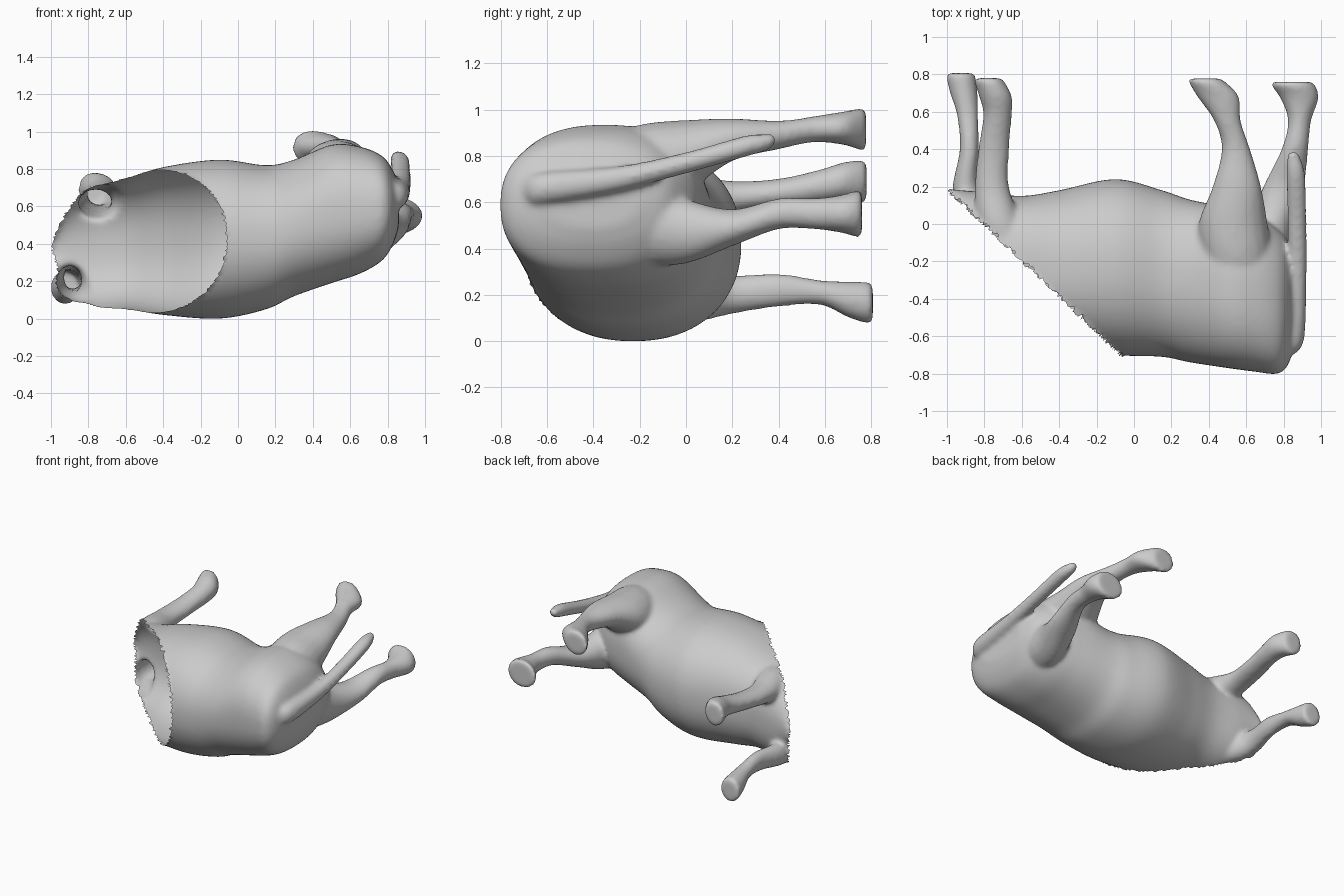
import bpy, bmesh, math, random
from mathutils import Vector

random.seed(4)
grey = bpy.data.materials.new("plain grey")
grey.diffuse_color = (0.6, 0.6, 0.6, 1)
parts = bmesh.new()


def smooth_rows(rows, steps):
    """Catmull-Rom interpolation through rows of numbers."""
    pts = [rows[0]] + rows + [rows[-1]]
    out = []
    for i in range(1, len(pts) - 2):
        for s in range(steps):
            t = s / steps
            out.append([0.5 * (2 * b + (c - a) * t + (2 * a - 5 * b + 4 * c - d) * t * t
                               + (3 * b - a - 3 * c + d) * t ** 3)
                        for a, b, c, d in zip(*pts[i - 1:i + 3])])
    return out + [rows[-1]]


def loft(rings):
    """Add a closed tube through the rings to the shared mesh."""
    vr = [[parts.verts.new(p) for p in ring] for ring in rings]
    n = len(vr[0])
    faces = [parts.faces.new(vr[0]), parts.faces.new(vr[-1])]
    for a, b in zip(vr, vr[1:]):
        for i in range(n):
            j = (i + 1) % n
            faces.append(parts.faces.new((a[i], a[j], b[j], b[i])))
    bmesh.ops.recalc_face_normals(parts, faces=faces)


def limb(rows, n=20):
    """Tube running along y; each row is x, y, z, x radius, z radius."""
    loft([[(x + rx * math.cos(2 * math.pi * i / n), y,
            z + rz * math.sin(2 * math.pi * i / n)) for i in range(n)]
          for x, y, z, rx, rz in smooth_rows(rows, 6)])


def spow(v, e):
    return math.copysign(abs(v) ** e, v)


# Torso: x, y min, y max, z min, z max, squareness
torso_rows = [
    [-1.01, -0.30, 0.19, 0.24, 0.50, 2.0],
    [-0.92, -0.45, 0.18, 0.10, 0.66, 2.2],
    [-0.80, -0.50, 0.17, 0.05, 0.71, 2.4],
    [-0.60, -0.60, 0.15, 0.05, 0.75, 2.4],
    [-0.40, -0.65, 0.18, 0.02, 0.81, 2.3],
    [-0.10, -0.70, 0.24, 0.00, 0.85, 2.2],
    [0.15, -0.71, 0.18, 0.05, 0.82, 2.2],
    [0.30, -0.74, 0.13, 0.12, 0.85, 2.2],
    [0.50, -0.77, 0.09, 0.19, 0.93, 2.4],
    [0.65, -0.79, 0.05, 0.24, 0.92, 2.4],
    [0.77, -0.80, -0.03, 0.31, 0.87, 2.4],
    [0.83, -0.74, -0.10, 0.40, 0.79, 2.3],
    [0.86, -0.61, -0.20, 0.49, 0.71, 2.1],
]
N = 72
rings = []
for x, y0, y1, z0, z1, p in smooth_rows(torso_rows, 6):
    ring = []
    for i in range(N):
        a = 2 * math.pi * i / N
        ring.append((x, (y0 + y1) / 2 + (y1 - y0) / 2 * spow(math.cos(a), 2 / p),
                     (z0 + z1) / 2 + (z1 - z0) / 2 * spow(math.sin(a), 2 / p)))
    rings.append(ring)
loft(rings)

# Front legs, upper then lower
limb([[-0.66, -0.20, 0.58, 0.13, 0.13], [-0.72, 0.00, 0.60, 0.125, 0.12],
      [-0.76, 0.20, 0.62, 0.092, 0.072],
      [-0.75, 0.40, 0.64, 0.083, 0.062], [-0.73, 0.58, 0.67, 0.077, 0.072],
      [-0.74, 0.68, 0.69, 0.088, 0.083], [-0.775, 0.765, 0.69, 0.08, 0.093],
      [-0.78, 0.78, 0.69, 0.065, 0.075]])
limb([[-0.78, -0.10, 0.20, 0.13, 0.12], [-0.84, 0.05, 0.19, 0.11, 0.105],
      [-0.90, 0.20, 0.20, 0.07, 0.083],
      [-0.88, 0.40, 0.22, 0.052, 0.072], [-0.89, 0.58, 0.21, 0.057, 0.054],
      [-0.91, 0.70, 0.18, 0.074, 0.078], [-0.925, 0.79, 0.165, 0.078, 0.09],
      [-0.925, 0.807, 0.165, 0.065, 0.075]])

# Hind legs with thighs, upper then lower
limb([[0.58, -0.45, 0.72, 0.15, 0.13], [0.55, -0.20, 0.755, 0.19, 0.18],
      [0.53, 0.00, 0.80, 0.185, 0.155],
      [0.55, 0.20, 0.87, 0.13, 0.092], [0.545, 0.40, 0.89, 0.077, 0.062],
      [0.50, 0.55, 0.915, 0.072, 0.057], [0.45, 0.68, 0.92, 0.112, 0.072],
      [0.39, 0.76, 0.915, 0.098, 0.093], [0.38, 0.778, 0.915, 0.08, 0.075]])
limb([[0.63, -0.45, 0.54, 0.12, 0.14], [0.67, -0.20, 0.51, 0.15, 0.18],
      [0.73, 0.00, 0.475, 0.12, 0.14],
      [0.80, 0.20, 0.49, 0.11, 0.08], [0.86, 0.40, 0.55, 0.072, 0.067],
      [0.885, 0.55, 0.55, 0.062, 0.067], [0.885, 0.67, 0.55, 0.102, 0.082],
      [0.85, 0.745, 0.55, 0.118, 0.103], [0.845, 0.76, 0.55, 0.095, 0.085]])

# Tail laid across the rump
limb([[0.83, -0.70, 0.65, 0.02, 0.04], [0.85, -0.62, 0.66, 0.06, 0.07],
      [0.872, -0.30, 0.70, 0.052, 0.055], [0.872, 0.00, 0.77, 0.052, 0.047],
      [0.865, 0.25, 0.84, 0.052, 0.047], [0.855, 0.35, 0.86, 0.038, 0.037],
      [0.85, 0.39, 0.875, 0.02, 0.02]], 14)

# Fuse all parts into one skin
mesh = bpy.data.meshes.new("body_with_legs_and_tail")
parts.to_mesh(mesh)
parts.free()
body = bpy.data.objects.new("body_with_legs_and_tail", mesh)
bpy.context.collection.objects.link(body)
mod = body.modifiers.new("fuse", 'REMESH')
mod.mode = 'VOXEL'
mod.voxel_size = 0.014
deps = bpy.context.evaluated_depsgraph_get()
fused = bpy.data.meshes.new_from_object(body.evaluated_get(deps))
body.modifiers.clear()

bm = bmesh.new()
bm.from_mesh(fused)
for _ in range(5):
    bmesh.ops.smooth_vert(bm, verts=bm.verts, factor=0.5,
                          use_axis_x=True, use_axis_y=True, use_axis_z=True)

# Slanted open end with a ragged edge
cut_point = Vector((-0.06, -0.70, 0))
cut_normal = Vector((0.85, 0.89, 0)).normalized()
bmesh.ops.bisect_plane(bm, geom=bm.verts[:] + bm.edges[:] + bm.faces[:], dist=1e-5,
                       plane_co=cut_point, plane_no=cut_normal, clear_inner=True)
bmesh.ops.remove_doubles(bm, verts=bm.verts, dist=0.003)
for v in bm.verts:
    if v.is_boundary:
        v.co -= cut_normal * random.uniform(-0.006, 0.02)

bm.to_mesh(mesh)
bm.free()
mesh.materials.clear()
mesh.materials.append(grey)
for poly in mesh.polygons:
    poly.material_index = 0
body.select_set(True)
bpy.context.view_layer.objects.active = body
bpy.ops.object.shade_smooth_by_angle(angle=math.radians(50))
